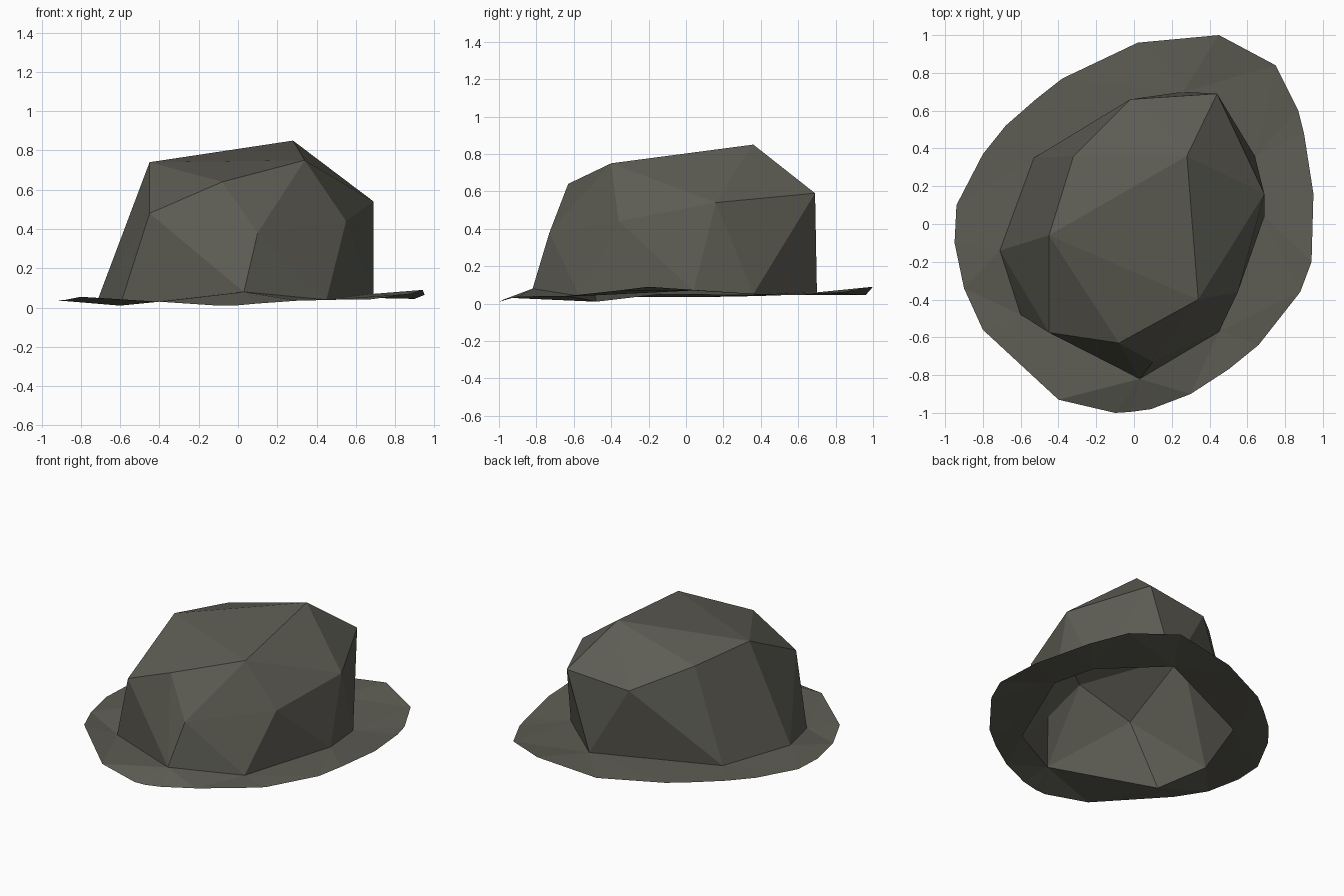
import bpy, bmesh
from mathutils import Vector

if "Cube" in bpy.data.objects:
    bpy.data.objects.remove(bpy.data.objects["Cube"])

felt = bpy.data.materials.new("dark olive grey felt")
felt.diffuse_color = (0.11, 0.108, 0.088, 1)
felt.use_nodes = True
felt.node_tree.nodes["Principled BSDF"].inputs["Base Color"].default_value = felt.diffuse_color


def add_object(name, bm):
    mesh = bpy.data.meshes.new(name)
    bm.to_mesh(mesh)
    bm.free()
    mesh.materials.append(felt)
    obj = bpy.data.objects.new(name, mesh)
    bpy.context.collection.objects.link(obj)
    return obj


# Seam where crown meets brim, counter-clockwise from the front
seam = [(.03, -.82, .08), (.45, -.57, .04), (.69, .04, .07), (.64, .36, .05),
        (.26, .70, .06), (-.53, .35, .045), (-.71, -.14, .05), (-.60, -.48, .01)]

# Corner points of the battered crown
crown_points = [(.28, .36, .85), (-.45, -.06, .74), (.34, -.40, .75),
                (-.08, -.63, .64), (-.45, -.575, .48), (.10, -.73, .38),
                (.55, -.36, .44), (.69, .16, .54), (.44, .69, .59),
                (-.02, .66, .55), (-.32, .36, .69)]

# Outer edge of the brim, same direction and start as the seam
rim = [(-.02, -.995, .01), (.09, -.98, .02), (.30, -.90, .035), (.50, -.77, .04),
       (.66, -.64, .04), (.88, -.36, .07), (.94, -.20, .09), (.95, .16, .065),
       (.90, .48, .045), (.87, .60, .045), (.75, .84, .06), (.45, 1.0, .09),
       (.02, .96, .045), (-.38, .77, .045), (-.52, .66, .045), (-.68, .52, .045),
       (-.80, .37, .04), (-.94, .10, .035), (-.95, -.10, .035), (-.90, -.34, .035),
       (-.80, -.56, .055), (-.40, -.93, .03), (-.10, -1.0, .01)]

# Crown: faceted hull, open underneath
bm = bmesh.new()
base = {bm.verts.new(p) for p in seam}
for p in crown_points:
    bm.verts.new(p)
bmesh.ops.convex_hull(bm, input=bm.verts[:])
bmesh.ops.recalc_face_normals(bm, faces=bm.faces[:])
bottom = [f for f in bm.faces if all(v in base for v in f.verts)]
bmesh.ops.delete(bm, geom=bottom, context='FACES')
bmesh.ops.delete(bm, geom=[v for v in bm.verts if not v.link_faces], context='VERTS')
add_object("crown", bm)

# Brim: sheet zipped between seam and rim along the shorter diagonals
bm = bmesh.new()
inner = [bm.verts.new(p) for p in seam]
outer = [bm.verts.new(p) for p in rim]
ni, no = len(inner), len(outer)
i = o = 0
while i < ni or o < no:
    a, b = inner[i % ni], outer[o % no]
    a2, b2 = inner[(i + 1) % ni], outer[(o + 1) % no]
    step_outer = i == ni or (o < no and (a.co - b2.co).length < (a2.co - b.co).length)
    if step_outer:
        bm.faces.new((a, b, b2))
        o += 1
    else:
        bm.faces.new((a, b, a2))
        i += 1
bm.normal_update()
add_object("brim", bm)
